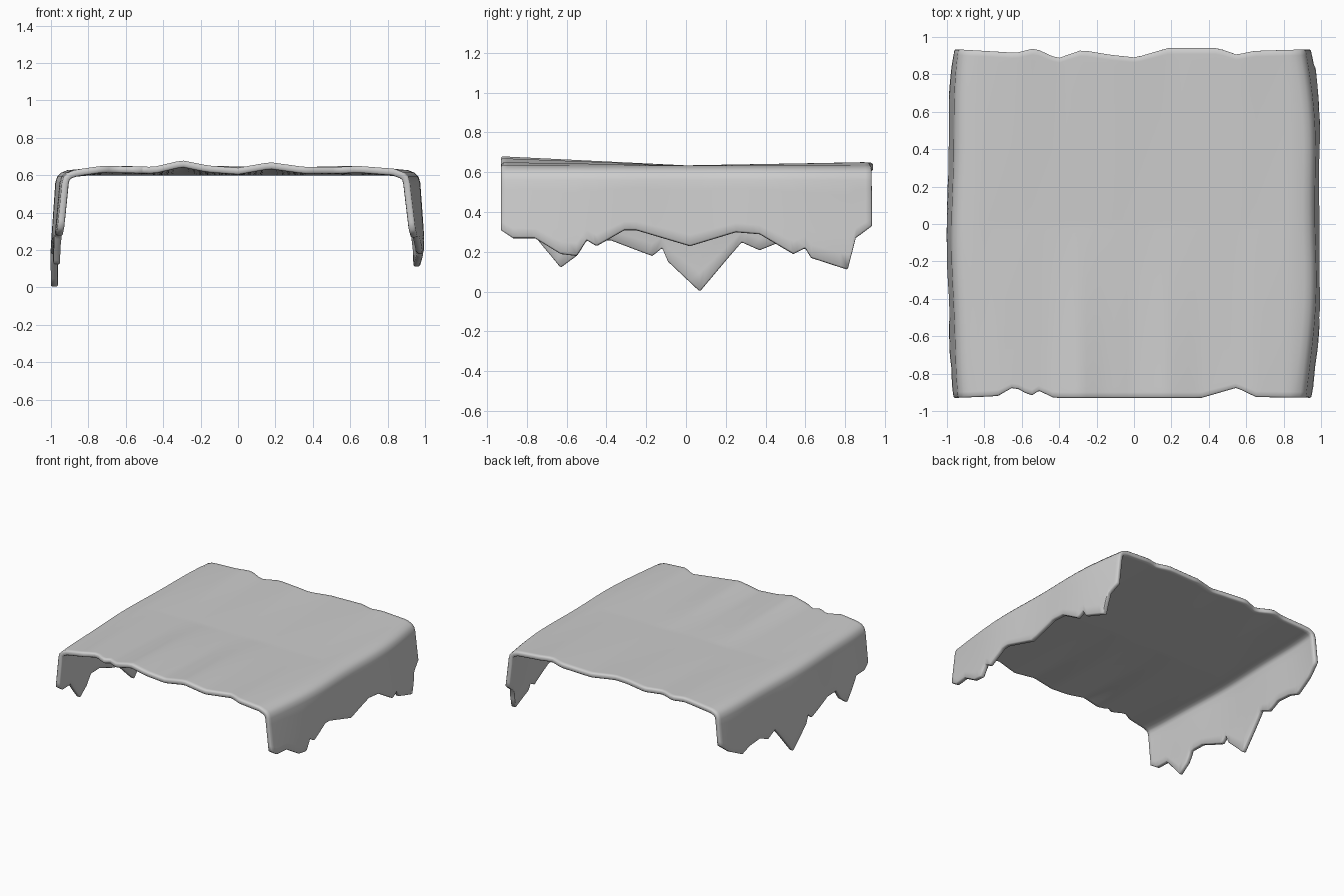
import bpy, bmesh, math

cube = bpy.data.objects.get("Cube")
if cube:
    bpy.data.objects.remove(cube)


def lerp_path(path, t):
    """Piecewise linear value of a path of (position, value) pairs."""
    if t <= path[0][0]:
        return path[0][1]
    for (a, p), (b, q) in zip(path, path[1:]):
        if t <= b:
            return p + (q - p) * (t - a) / (b - a)
    return path[-1][1]


# Ragged hems: height along y for each hanging side
HEM = {
    1: [(-.93, .31), (-.87, .27), (-.76, .27), (-.63, .19), (-.55, .18), (-.5, .26),
        (-.45, .23), (-.31, .31), (-.25, .31), (.02, .23), (.25, .30), (.37, .29),
        (.54, .19), (.6, .22), (.63, .17), (.81, .11), (.85, .27), (.93, .33)],
    -1: [(-.93, .32), (-.87, .28), (-.76, .28), (-.63, .12), (-.55, .18), (-.5, .26),
         (-.38, .26), (-.17, .18), (-.12, .22), (-.09, .15), (.07, 0), (.28, .25),
         (.37, .21), (.47, .25), (.6, .24), (.69, .21), (.83, .28), (.93, .36)],
}
# Worn front and back edges: y along x
FRONT = [(-.95, -.93), (-.73, -.92), (-.64, -.87), (-.55, -.92), (-.51, -.89),
         (-.43, -.93), (.36, -.93), (.55, -.875), (.65, -.925), (.95, -.93)]
BACK = [(-.96, .935), (-.63, .915), (-.53, .94), (-.41, .885), (-.28, .93), (-.13, .905),
        (.01, .89), (.18, .94), (.45, .94), (.55, .905), (.64, .925), (.95, .935)]
# Ripples of the top at its front and back: height along x
RIPPLE_FRONT = [(-.86, .631), (-.73, .65), (-.45, .645), (-.3, .68), (-.16, .652), (0, .64),
                (.17, .67), (.35, .645), (.55, .645), (.64, .65), (.86, .633)]
RIPPLE_BACK = [(-.86, .63), (-.6, .65), (-.4, .64), (-.1, .65), (.2, .64), (.6, .65), (.86, .63)]
# Rounded shoulder: outward distance and height
SHOULDER = [(.972, .56), (.962, .593), (.94, .614), (.908, .627)]
# How far the front and back corners pull inward on each side
PINCH = {1: .05, -1: .036}
DRAPE_LEVELS = 6
TOP_COLUMNS = 46
TOP_EDGE = .835
FLAT = .634


def top_height(x, y):
    ripple = RIPPLE_FRONT if y < 0 else RIPPLE_BACK
    return FLAT + (lerp_path(ripple, x) - FLAT) * min(1, abs(y) / .9)


def side_points(side, y):
    """Points from the hem up to the shoulder at one y."""
    pinch = PINCH[side] * abs(y / .93) ** 3 + .005 * math.sin(y * 7 + side)
    base_x, base_z = SHOULDER[0]
    hem = lerp_path(HEM[side], y)
    points = []
    for i in range(DRAPE_LEVELS):
        z = hem + (base_z - hem) * i / DRAPE_LEVELS
        flare = min(1, (base_z - z) / .35)
        points.append((side * (base_x - pinch * (1 - .3 * flare) + .026 * flare), z))
    points += [(side * (px - pinch), pz) for px, pz in SHOULDER]
    return points


# Rows follow the hem corners so the points stay crisp
knots = {y for path in HEM.values() for y, _ in path}
even = [-.93 + 1.86 * i / 60 for i in range(61)]
rows = sorted(knots | {y for y in even if min(abs(y - k) for k in knots) > .012})
top_xs = [TOP_EDGE * (2 * i / TOP_COLUMNS - 1) for i in range(TOP_COLUMNS + 1)]

bm = bmesh.new()
grid = []
for y in rows:
    section = side_points(-1, y)
    section += [(x, top_height(x, y)) for x in top_xs]
    section += reversed(side_points(1, y))
    v = (y + .93) / 1.86
    line = []
    for x, z in section:
        front, back = lerp_path(FRONT, x), lerp_path(BACK, x)
        # Only the outer margins bend to the worn edges
        near = max(0, 1 - v / .15) * (front + .93)
        far = max(0, 1 - (1 - v) / .15) * (back - .93)
        line.append(bm.verts.new((x, y + near + far, z)))
    grid.append(line)
for low, high in zip(grid, grid[1:]):
    for c in range(len(low) - 1):
        bm.faces.new((low[c], low[c + 1], high[c + 1], high[c]))

mesh = bpy.data.meshes.new("draped_cloth")
bm.to_mesh(mesh)
bm.free()
cloth = bpy.data.objects.new("draped_cloth", mesh)
bpy.context.collection.objects.link(cloth)

# Cloth colour
material = bpy.data.materials.new("mid_grey")
material.use_nodes = True
colour = (.61, .61, .61, 1)
material.diffuse_color = colour
material.node_tree.nodes["Principled BSDF"].inputs["Base Color"].default_value = colour
mesh.materials.append(material)

# Cloth thickness, inward from the outer face, with a softened rim
thickness = cloth.modifiers.new("thickness", "SOLIDIFY")
thickness.thickness = .036
thickness.offset = -1
rim = cloth.modifiers.new("soft_rim", "BEVEL")
rim.width = .007
rim.segments = 1
rim.limit_method = "ANGLE"
rim.angle_limit = math.radians(60)

bpy.ops.object.select_all(action="DESELECT")
cloth.select_set(True)
bpy.context.view_layer.objects.active = cloth
for modifier in (thickness, rim):
    bpy.ops.object.modifier_apply(modifier=modifier.name)
bpy.ops.object.shade_smooth_by_angle(angle=math.radians(60))
